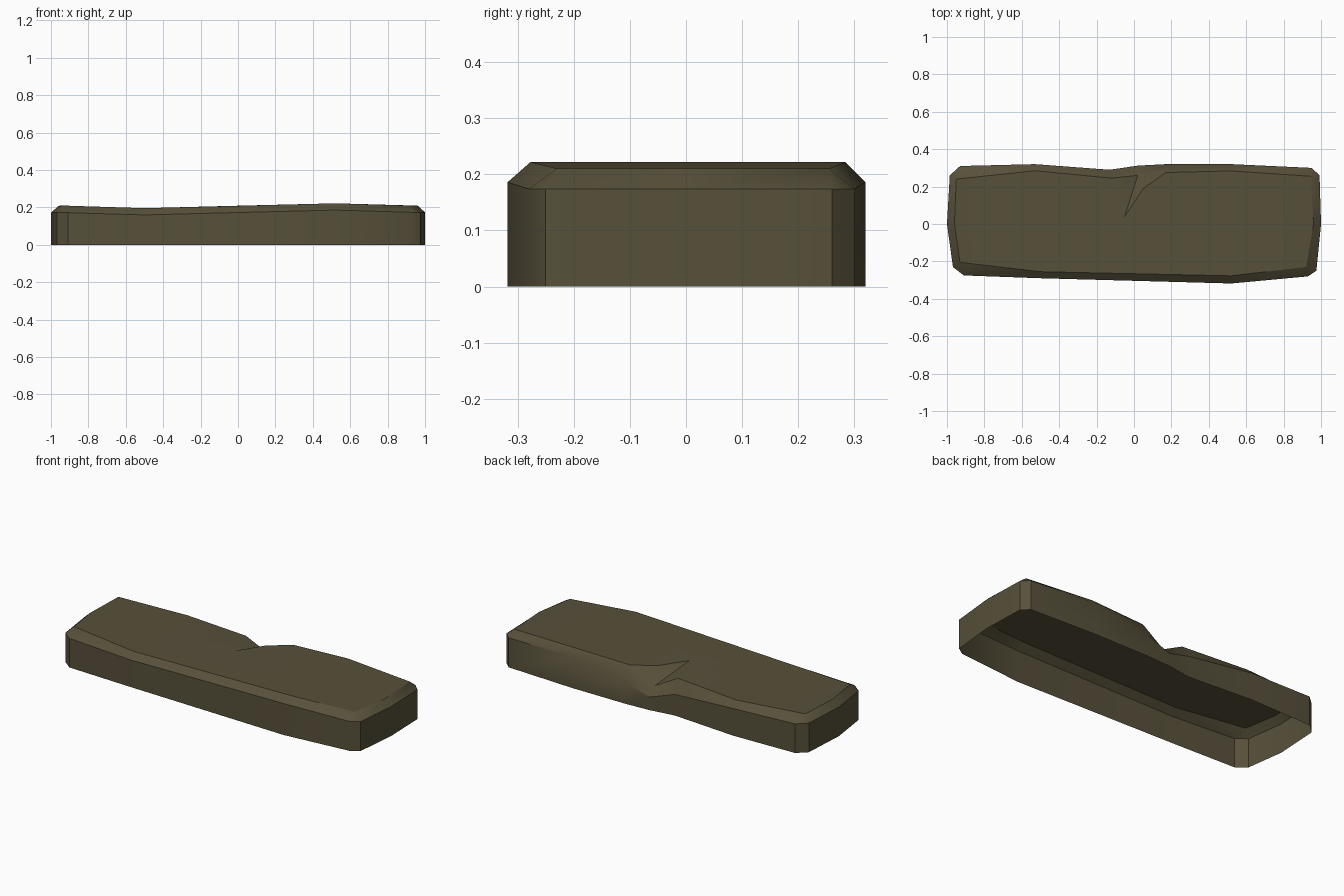
import bpy, bmesh, math

if "Cube" in bpy.data.objects:
    bpy.data.objects.remove(bpy.data.objects["Cube"])

# Outline stations: outer x, y, shoulder z, then top-rim x, y, z
RIM = [
    (-1.00, 0.00, .172, -0.96, 0.00, .208),
    (-.985, 0.26, .172, -0.95, 0.24, .21),
    (-0.93, 0.31, .172, -0.95, 0.24, .21),
    (-0.53, 0.32, .160, -0.53, .285, .196),
    (-0.13, 0.29, .125, -0.12, .245, .200),   # chip left
    (0.02, .312, .077, 0.02, 0.26, .125),     # chip low point
    (0.17, 0.32, .125, 0.17, .275, .212),     # chip right
    (0.52, 0.32, .186, 0.52, .284, .222),
    (0.95, 0.30, .174, 0.945, .255, .21),
    (.992, 0.26, .174, 0.945, .255, .21),
    (1.00, 0.00, .174, 0.96, 0.00, .21),
    (.975, -.25, .174, 0.92, -.23, .21),
    (0.93, -.28, .174, 0.92, -.23, .21),
    (0.52, -.318, .186, 0.52, -.277, .222),
    (-0.50, -.29, .160, -0.50, -.255, .196),
    (-0.91, -.275, .172, -0.93, -.205, .21),
    (-.968, -.23, .172, -0.93, -.205, .21),
]

bm = bmesh.new()
base = [bm.verts.new((r[0], r[1], 0)) for r in RIM]
shoulder = [bm.verts.new(r[:3]) for r in RIM]
rim = []
for i, r in enumerate(RIM):
    # Paired corner stations share one rim point
    same = i > 0 and RIM[i - 1][3:] == r[3:]
    rim.append(rim[-1] if same else bm.verts.new(r[3:]))

# Vertical walls and worn bevel (underside stays open)
n = len(RIM)
for i in range(n):
    j = (i + 1) % n
    bm.faces.new((base[j], base[i], shoulder[i], shoulder[j]))
    if rim[i] is rim[j]:
        bm.faces.new((shoulder[j], shoulder[i], rim[i]))
    else:
        bm.faces.new((shoulder[j], shoulder[i], rim[i], rim[j]))

# Chip facets cut into the back edge
tip = bm.verts.new((-.05, .04, .208))
side = bm.verts.new((.05, .19, .209))
left, low, right = rim[4], rim[5], rim[6]
bm.faces.new((low, left, tip))
bm.faces.new((low, tip, side))
bm.faces.new((low, side, right))

# Top surface, in three strips
fl, fr = rim[14], rim[13]
strips = [
    [fl, rim[15], rim[0], rim[1], rim[3]],
    [fl, rim[3], left, tip],
    [fl, tip, fr],
    [fr, tip, side, right, rim[7]],
    [fr, rim[7], rim[8], rim[10], rim[11]],
]
for s in strips:
    bm.faces.new(s)
bmesh.ops.recalc_face_normals(bm, faces=bm.faces)
if sum(f.normal.z * f.calc_area() for f in bm.faces) < 0:
    bmesh.ops.reverse_faces(bm, faces=bm.faces)

mesh = bpy.data.meshes.new("stone_slab")
bm.to_mesh(mesh)
bm.free()
slab = bpy.data.objects.new("stone_slab", mesh)
bpy.context.collection.objects.link(slab)

mat = bpy.data.materials.new("olive brown stone")
mat.diffuse_color = (0.095, 0.08, 0.042, 1)
mat.use_nodes = True
mat.node_tree.nodes["Principled BSDF"].inputs["Base Color"].default_value = mat.diffuse_color
mesh.materials.append(mat)

bpy.context.view_layer.objects.active = slab
slab.select_set(True)
bpy.ops.object.shade_smooth_by_angle(angle=math.radians(35))
